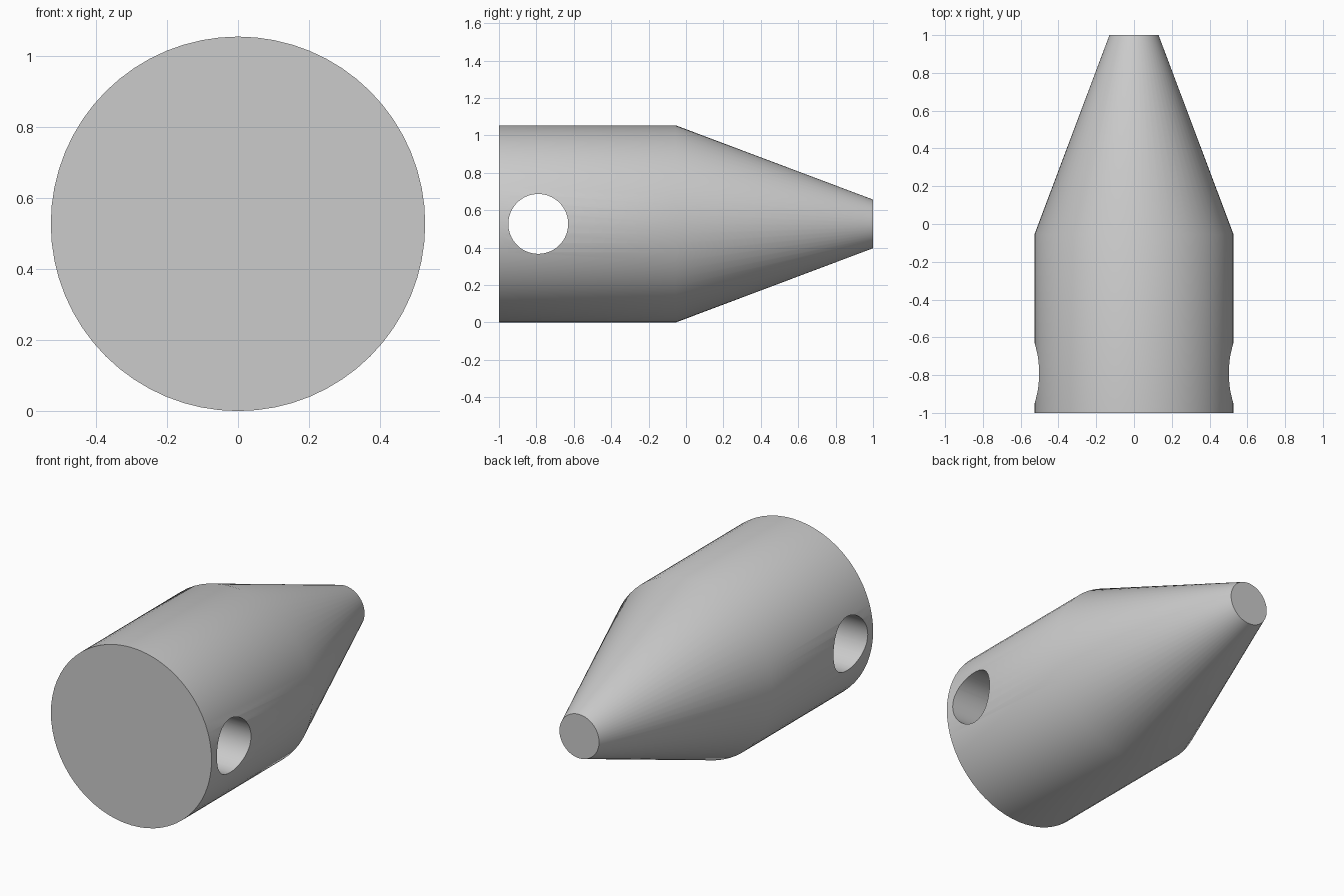
import bpy
import bmesh
import math
from mathutils import Matrix, Vector

cube = bpy.data.objects.get("Cube")
if cube:
    bpy.data.objects.remove(cube, do_unlink=True)

RADIUS, TIP_RADIUS, HOLE_RADIUS = 0.527, 0.13, 0.16
BACK_Y, SHOULDER_Y, TIP_Y, HOLE_Y = -1.0, -0.055, 1.0, -0.79
SIDES = 64

grey = bpy.data.materials.new("plain_grey")
grey.use_nodes = True
colour = (0.6, 0.6, 0.6, 1.0)
grey.diffuse_color = colour
grey.node_tree.nodes["Principled BSDF"].inputs["Base Color"].default_value = colour


def lathe(name, profile, rotation, location):
    """Closed solid of revolution from (radius, height) rings about local z."""
    bm = bmesh.new()
    rings = []
    for radius, height in profile:
        angles = [math.tau * i / SIDES for i in range(SIDES)]
        rings.append([bm.verts.new((radius * math.cos(a), radius * math.sin(a), height))
                      for a in angles])
    for low, high in zip(rings, rings[1:]):
        for i in range(SIDES):
            j = (i + 1) % SIDES
            bm.faces.new((low[i], low[j], high[j], high[i]))
    bm.faces.new(rings[0][::-1])
    bm.faces.new(rings[-1])
    bmesh.ops.transform(bm, matrix=Matrix.Translation(Vector(location)) @ rotation,
                        verts=bm.verts)
    bmesh.ops.recalc_face_normals(bm, faces=bm.faces)
    mesh = bpy.data.meshes.new(name)
    bm.to_mesh(mesh)
    bm.free()
    mesh.materials.append(grey)
    obj = bpy.data.objects.new(name, mesh)
    bpy.context.collection.objects.link(obj)
    return obj


# Cylinder tapering to a blunt tip, lying along y
body = lathe("tapered_body",
             [(RADIUS, BACK_Y), (RADIUS, SHOULDER_Y), (TIP_RADIUS, TIP_Y)],
             Matrix.Rotation(-math.pi / 2, 4, "X"), (0, 0, RADIUS))

# Cross hole drilled right through from side to side
drill = lathe("cross_hole_cutter", [(HOLE_RADIUS, -1), (HOLE_RADIUS, 1)],
              Matrix.Rotation(math.pi / 2, 4, "Y"), (0, HOLE_Y, RADIUS))
drill.hide_render = True

cut = body.modifiers.new("cross_hole", "BOOLEAN")
cut.operation = "DIFFERENCE"
cut.solver = "EXACT"
cut.object = drill

bpy.ops.object.select_all(action="DESELECT")
body.select_set(True)
bpy.context.view_layer.objects.active = body
bpy.ops.object.modifier_apply(modifier=cut.name)
bpy.data.objects.remove(drill, do_unlink=True)
bpy.ops.object.shade_smooth_by_angle(angle=math.radians(30))
